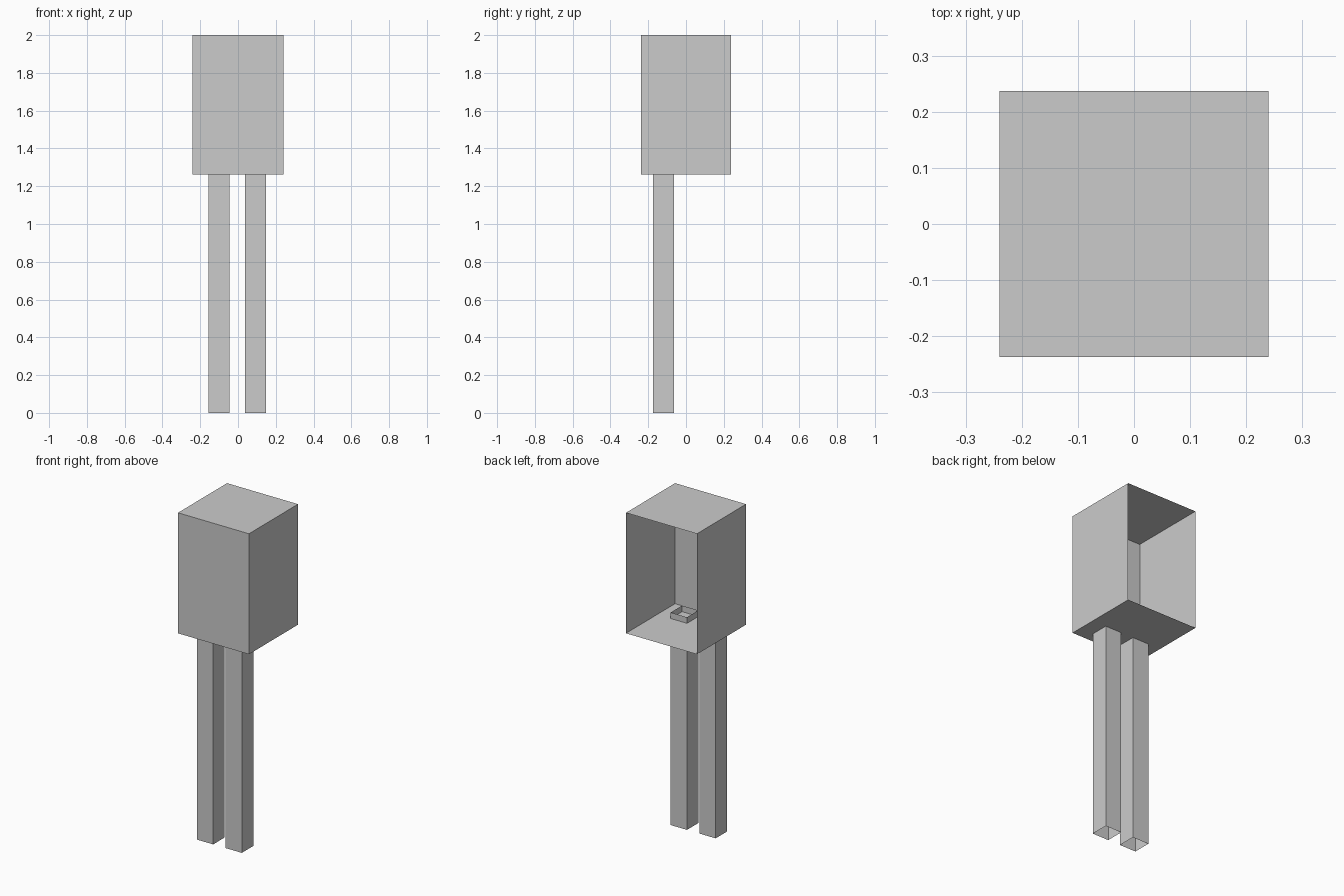
import bpy, bmesh
from mathutils import Vector

if "Cube" in bpy.data.objects:
    bpy.data.objects.remove(bpy.data.objects["Cube"])


def open_box(name, lo, hi, open_dirs):
    """Thin-walled box between two corners, with the faces along open_dirs removed."""
    lo, hi = Vector(lo), Vector(hi)
    bm = bmesh.new()
    bmesh.ops.create_cube(bm, size=1)
    bm.normal_update()
    gone = [f for f in bm.faces if any(f.normal.dot(Vector(d)) > 0.9 for d in open_dirs)]
    bmesh.ops.delete(bm, geom=gone, context='FACES')
    centre, size = (lo + hi) / 2, hi - lo
    for v in bm.verts:
        v.co = Vector(v.co[i] * size[i] for i in range(3))
    mesh = bpy.data.meshes.new(name)
    bm.to_mesh(mesh)
    bm.free()
    obj = bpy.data.objects.new(name, mesh)
    obj.location = centre
    bpy.context.collection.objects.link(obj)
    return obj


# Cabinet shell, open at the back
open_box("cabinet", (-0.24, -0.237, 1.263), (0.24, 0.237, 2.0), [(0, 1, 0)])

# Square tube legs, open at both ends, poking slightly through the cabinet floor
for name, x in (("left_leg", -0.101), ("right_leg", 0.093)):
    open_box(name, (x - 0.055, -0.174, 0), (x + 0.055, -0.064, 1.30),
             [(0, 0, 1), (0, 0, -1)])
